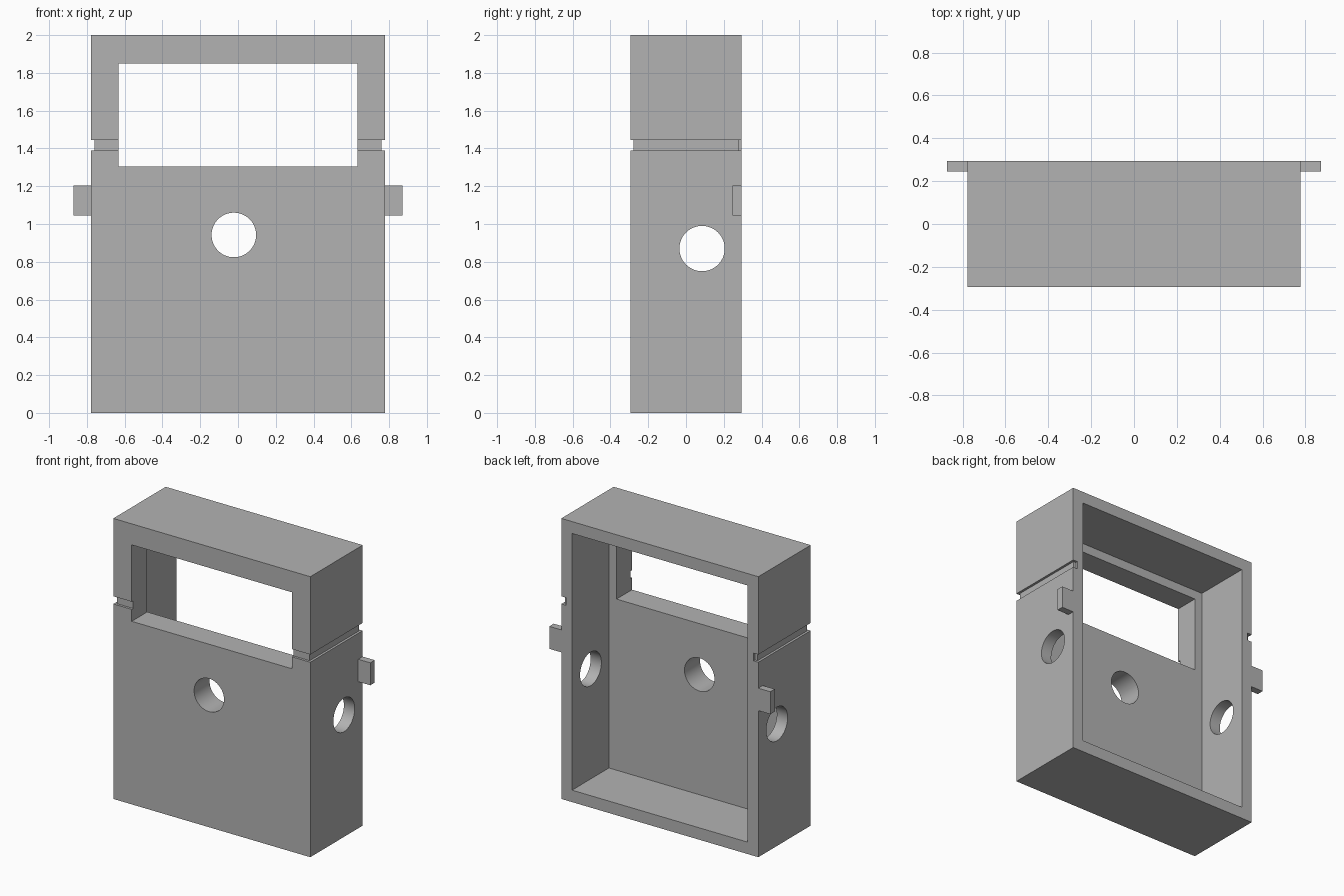
import bpy
import math

if "Cube" in bpy.data.objects:
    bpy.data.objects.remove(bpy.data.objects["Cube"], do_unlink=True)

grey = bpy.data.materials.new("plain_grey")
grey.use_nodes = True
colour = (0.45, 0.45, 0.45, 1)
grey.diffuse_color = colour
grey.node_tree.nodes["Principled BSDF"].inputs["Base Color"].default_value = colour

# Main dimensions
W, D, H = 0.777, 0.295, 2.0      # half width, half depth, height
WALL = 0.085                     # side, top and bottom wall thickness
PLATE_Y = -0.12                  # inner face of the thick front plate
GROOVE, GZ0, GZ1 = 0.017, 1.39, 1.445
OUT = 0.2                        # how far cutters overshoot the body


def box(name, x, y, z):
    """Box spanning the given (low, high) ranges."""
    bpy.ops.mesh.primitive_cube_add(size=1)
    ob = bpy.context.object
    ob.name = name
    ob.location = [(a + b) / 2 for a, b in (x, y, z)]
    ob.scale = [b - a for a, b in (x, y, z)]
    bpy.ops.object.transform_apply(location=True, rotation=True, scale=True)
    ob.data.materials.append(grey)
    return ob


def rod(name, radius, length, location, rotation):
    bpy.ops.mesh.primitive_cylinder_add(vertices=64, radius=radius, depth=length,
                                        location=location, rotation=rotation)
    ob = bpy.context.object
    ob.name = name
    ob.data.materials.append(grey)
    return ob


def cut(target, cutter):
    cutter.hide_render = True
    mod = target.modifiers.new(cutter.name, "BOOLEAN")
    mod.operation = "DIFFERENCE"
    mod.solver = "EXACT"
    mod.object = cutter
    bpy.context.view_layer.objects.active = target
    bpy.ops.object.modifier_apply(modifier=mod.name)
    bpy.data.objects.remove(cutter, do_unlink=True)


# Case body, open at the back
case = box("case", (-W, W), (-D, D), (0, H))
cut(case, box("cavity", (-W + WALL, W - WALL), (PLATE_Y, D + OUT), (WALL, H - WALL)))

# Front window
cut(case, box("window", (-0.632, 0.632), (-D - OUT, PLATE_Y + OUT), (1.305, 1.85)))

# Round hole in the front plate, and one straight through both side walls
cut(case, rod("front_hole", 0.118, 0.5, (-0.022, -D, 0.942), (math.pi / 2, 0, 0)))
cut(case, rod("side_holes", 0.12, 2, (0, 0.085, 0.87), (0, math.pi / 2, 0)))

# Groove round the front and sides, ending in short notches at the back
cut(case, box("front_groove", (-W - OUT, W + OUT), (-D - OUT, -D + GROOVE), (GZ0, GZ1)))
for s in (-1, 1):
    cut(case, box("side_groove", sorted((s * (W - GROOVE), s * (W + OUT))),
                  (-D - OUT, D + OUT), (GZ0, GZ1)))
    cut(case, box("back_notch", sorted((s * (W - 0.037), s * (W + OUT))),
                  (D - GROOVE, D + OUT), (GZ0, GZ1)))

bpy.ops.object.select_all(action="DESELECT")
case.select_set(True)
bpy.context.view_layer.objects.active = case
bpy.ops.object.shade_smooth_by_angle(angle=math.radians(30))

# Mounting tabs at the rear edge of each side
for s, side in ((-1, "right"), (1, "left")):
    box(side + "_tab", sorted((s * W, s * 0.872)), (0.245, D), (1.045, 1.205))
